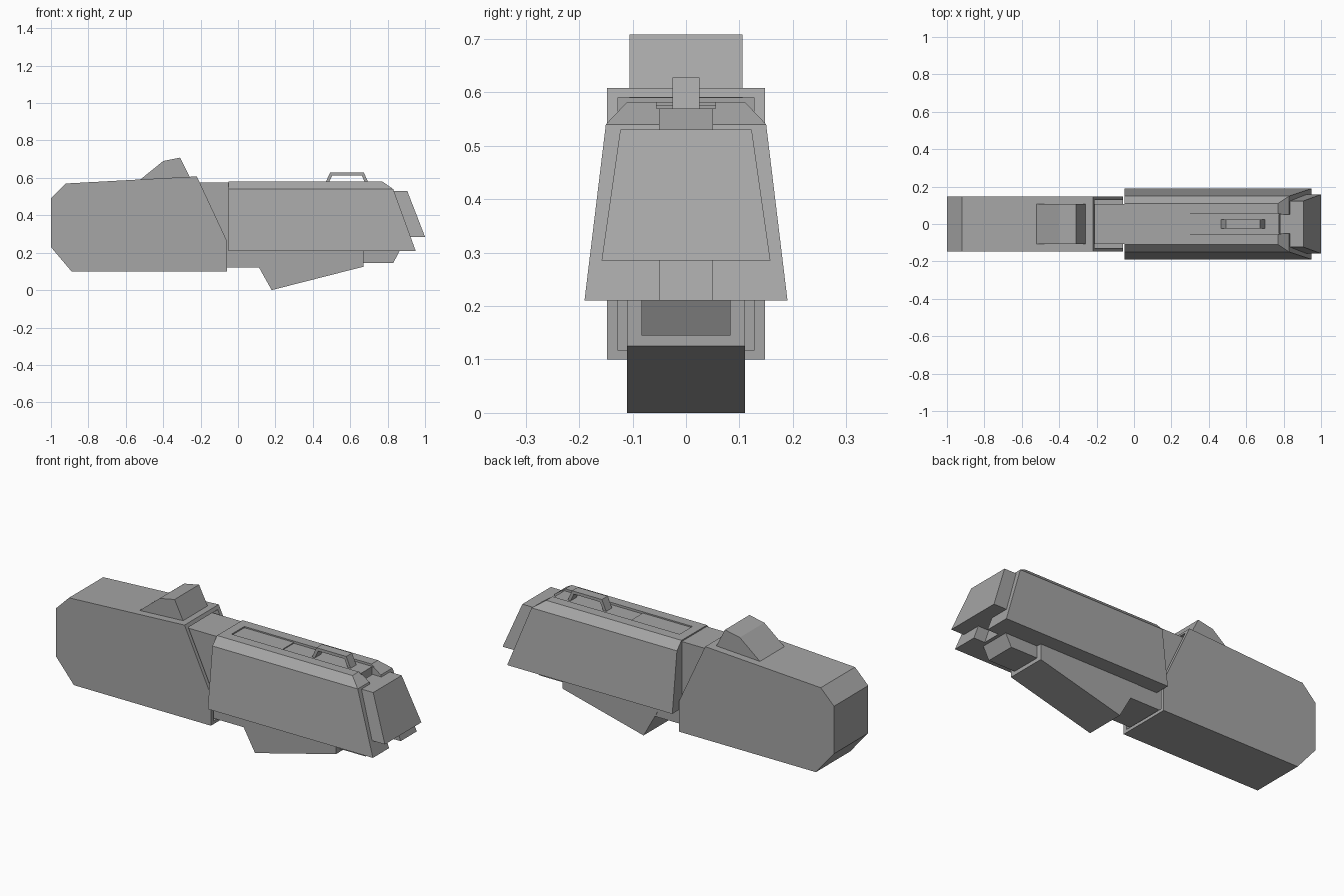
import bpy
import bmesh

cube = bpy.data.objects.get("Cube")
if cube:
    bpy.data.objects.remove(cube, do_unlink=True)

GREY = (0.38, 0.38, 0.38, 1)
metal = bpy.data.materials.new("plain grey")
metal.diffuse_color = GREY
metal.use_nodes = True
metal.node_tree.nodes["Principled BSDF"].inputs["Base Color"].default_value = GREY


def solid(name, points):
    """Convex block from (x, z, half width) points, mirrored across y."""
    bm = bmesh.new()
    for x, z, w in points:
        bm.verts.new((x, -w, z))
        bm.verts.new((x, w, z))
    hull = bmesh.ops.convex_hull(bm, input=bm.verts[:])
    bmesh.ops.dissolve_limit(bm, angle_limit=0.01, verts=bm.verts[:], edges=bm.edges[:])
    bmesh.ops.recalc_face_normals(bm, faces=bm.faces[:])
    mesh = bpy.data.meshes.new(name)
    bm.to_mesh(mesh)
    bm.free()
    mesh.materials.append(metal)
    obj = bpy.data.objects.new(name, mesh)
    bpy.context.collection.objects.link(obj)
    return obj


def prism(name, width, profile):
    return solid(name, [(x, z, width) for x, z in profile])


def box(name, width, x0, x1, z0, z1):
    return prism(name, width, [(x0, z0), (x1, z0), (x1, z1), (x0, z1)])


def cut(target, cutter):
    cutter.hide_render = True
    mod = target.modifiers.new("cut", "BOOLEAN")
    mod.operation = "DIFFERENCE"
    mod.solver = "EXACT"
    mod.object = cutter
    bpy.context.view_layer.objects.active = target
    bpy.ops.object.modifier_apply(modifier=mod.name)
    bpy.data.objects.remove(cutter, do_unlink=True)


# Rear housing with a slanted open mouth
rear = prism("rear_housing", 0.148, [
    (-1, 0.23), (-1, 0.49), (-0.92, 0.57), (-0.22, 0.608),
    (-0.06, 0.265), (-0.06, 0.1), (-0.89, 0.1)])
cut(rear, box("mouth_cutter", 0.127, -0.28, 0.1, 0.117, 0.59))

# Inner core joining the two halves
box("inner_core", 0.108, -0.35, 0.3, 0.122, 0.575)

# Raised hump on the rear housing
prism("top_hump", 0.106, [
    (-0.53, 0.585), (-0.4, 0.69), (-0.31, 0.708), (-0.25, 0.59)])

# Front shroud: flared sides, chamfered top, recessed panel and front slot
shroud = solid("front_shroud", [
    (-0.05, 0.21, 0.19), (-0.05, 0.54, 0.15), (-0.05, 0.582, 0.11),
    (0.77, 0.582, 0.11), (0.83, 0.54, 0.15), (0.95, 0.21, 0.19)])
cut(shroud, box("panel_cutter", 0.055, 0, 0.9, 0.57, 0.7))
cut(shroud, prism("slot_cutter", 0.05, [
    (0.775, 0.65), (0.775, 0.53), (0.89, 0.19), (1.1, 0.19), (1.1, 0.65)]))

# Muzzle block at the front
solid("muzzle_block", [
    (0.78, 0.53, 0.123), (0.905, 0.53, 0.123),
    (1, 0.285, 0.158), (0.86, 0.285, 0.158)])

# Lower parts
prism("lower_grip", 0.11, [
    (0.06, 0.22), (0.11, 0.125), (0.18, 0), (0.67, 0.125), (0.67, 0.22)])
prism("lower_nose", 0.083, [
    (0.6, 0.22), (0.6, 0.145), (0.83, 0.145), (0.87, 0.22)])

# Carry handle: two slanted legs and a bar
T = 0.018
for label, foot, top in (("rear", 0.465, 0.492), ("front", 0.682, 0.655)):
    prism("handle_leg_" + label, 0.025, [
        (foot, 0.568), (foot + T, 0.568), (top + T, 0.628), (top, 0.628)])
box("handle_bar", 0.025, 0.492, 0.673, 0.612, 0.628)
